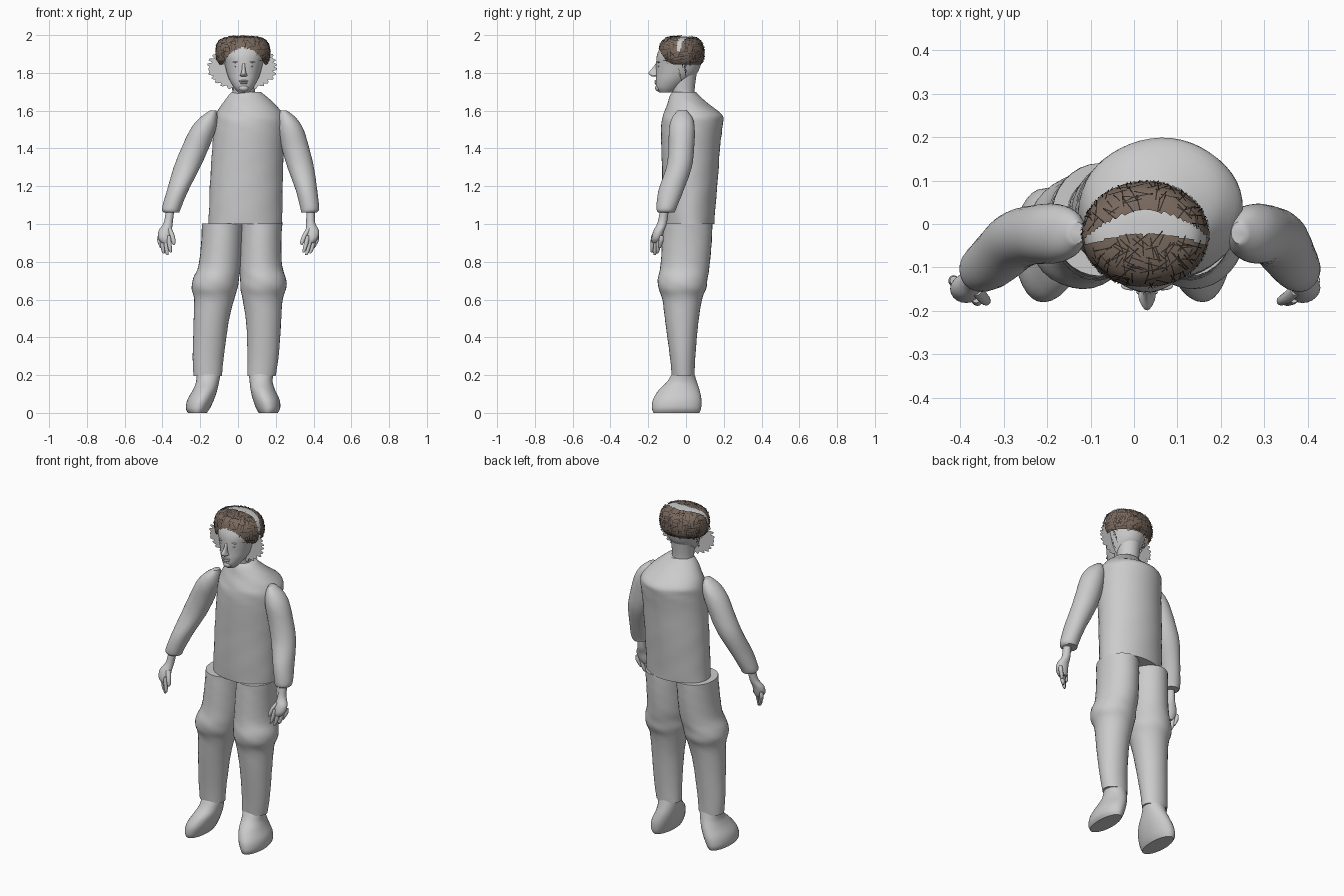
import bpy, bmesh, math, random
from mathutils import Vector

random.seed(4)
if "Cube" in bpy.data.objects:
    bpy.data.objects.remove(bpy.data.objects["Cube"], do_unlink=True)


def material(name, colour):
    m = bpy.data.materials.new(name)
    m.use_nodes = True
    m.diffuse_color = (*colour, 1)
    m.node_tree.nodes["Principled BSDF"].inputs["Base Color"].default_value = (*colour, 1)
    return m


grey = material("plain grey", (0.6, 0.6, 0.6))
brown = material("hair brown", (0.19, 0.14, 0.11))
dark = material("dark strand", (0.03, 0.024, 0.02))


def finish(name, bm, mat, angle=50, recalc=True):
    if recalc:
        bmesh.ops.recalc_face_normals(bm, faces=bm.faces)
    mesh = bpy.data.meshes.new(name)
    for f in bm.faces:
        f.smooth = True
    bm.to_mesh(mesh)
    bm.free()
    mesh.materials.append(mat)
    mesh.set_sharp_from_angle(angle=math.radians(angle))
    obj = bpy.data.objects.new(name, mesh)
    bpy.context.collection.objects.link(obj)
    return obj


def spline(rows, steps):
    """Smoothly interpolate rows of numbers."""
    out = []
    for i in range(len(rows) - 1):
        a, b = rows[max(i - 1, 0)], rows[i]
        c, d = rows[i + 1], rows[min(i + 2, len(rows) - 1)]
        for s in range(steps):
            t = s / steps
            out.append([q + t * (r - p + t * (2*p - 5*q + 4*r - w + t * (3*q - p - 3*r + w))) / 2
                        for p, q, r, w in zip(a, b, c, d)])
    return out + [list(rows[-1])]


def loft_mesh(rows, sides=32, steps=4, wrinkle=0.0):
    """Stack oval rings, each given as left, right, front, back and height."""
    bm = bmesh.new()
    rings = []
    for x0, x1, y0, y1, z in spline(rows, steps):
        ring = []
        for i in range(sides):
            a = math.tau * i / sides
            k = 1 + wrinkle * math.sin(3 * a + 31 * z) * math.sin(47 * z + 2 * a)
            ring.append(bm.verts.new(((x0 + x1) / 2 + k * (x1 - x0) / 2 * math.cos(a),
                                      (y0 + y1) / 2 + k * (y1 - y0) / 2 * math.sin(a), z)))
        rings.append(ring)
    for low, high in zip(rings, rings[1:]):
        for i in range(sides):
            j = (i + 1) % sides
            bm.faces.new((low[i], low[j], high[j], high[i]))
    bm.faces.new(rings[0][::-1])
    bm.faces.new(rings[-1])
    return bm


def loft(name, rows, **options):
    return finish(name, loft_mesh(rows, **options), grey)


def pair(name, rows, base, slope, **options):
    """Right part and its left mirror, about a line that leans with height."""
    loft("right_" + name, rows, **options)
    left = [(base + slope * r[4] - r[1], base + slope * r[4] - r[0], *r[2:]) for r in rows]
    loft("left_" + name, left, **options)


def ball(name, centre, size):
    bm = bmesh.new()
    bmesh.ops.create_uvsphere(bm, u_segments=16, v_segments=10, radius=1)
    for v in bm.verts:
        v.co = Vector(centre) + Vector(a * b for a, b in zip(v.co, size))
    return finish(name, bm, grey, 180)


# Tunic
loft("tunic", [
    (-.155, .235, -.115, .15, 1.0), (-.15, .235, -.125, .165, 1.2),
    (-.135, .245, -.13, .18, 1.4), (-.128, .25, -.13, .196, 1.53),
    (-.118, .24, -.12, .19, 1.58), (-.085, .195, -.1, .12, 1.635),
    (-.05, .145, -.085, .07, 1.68), (-.03, .12, -.07, .052, 1.7)],
    sides=48, wrinkle=.014)

# Trousers, with a bulge above each knee
pair("trouser_leg", [
    (-.235, -.085, -.075, .045, .195), (-.24, -.075, -.085, .05, .3),
    (-.235, -.05, -.11, .065, .48), (-.232, -.02, -.125, .085, .6),
    (-.245, -.002, -.145, .108, .66), (-.238, .005, -.148, .115, .71),
    (-.21, .015, -.135, .125, .78), (-.195, .022, -.128, .135, .9),
    (-.19, .028, -.12, .14, 1.002)], -.055, .1, wrinkle=.012)

# Boots, spreading outward to the sole
pair("boot", [
    (-.265, -.165, -.172, .07, 0), (-.276, -.148, -.18, .08, .025),
    (-.268, -.127, -.175, .082, .07), (-.24, -.11, -.145, .072, .12),
    (-.222, -.1, -.1, .057, .165), (-.222, -.09, -.07, .042, .215)], -.055, .1)

# Sleeves
pair("sleeve", [
    (-.395, -.31, -.148, -.06, 1.062), (-.402, -.302, -.156, -.05, 1.085),
    (-.376, -.262, -.145, -.012, 1.18), (-.34, -.2, -.105, .03, 1.3),
    (-.3, -.155, -.092, .043, 1.4), (-.253, -.118, -.09, .047, 1.5),
    (-.205, -.11, -.075, .035, 1.56), (-.15, -.114, -.045, .005, 1.6)],
    -.146, .16, wrinkle=.014)

# Wrists and palms
pair("hand", [
    (-.405, -.362, -.178, -.135, .9), (-.422, -.352, -.182, -.125, .925),
    (-.42, -.35, -.172, -.115, .965), (-.392, -.345, -.15, -.1, 1.01),
    (-.38, -.335, -.135, -.09, 1.09)], -.146, .16, sides=20)

# Fingers hang from the palm, the thumb sits on the inner side
fingers = [(-.416, .872, -.13), (-.402, .845, -.143), (-.382, .835, -.157), (-.365, .85, -.172)]
for n, (x, tip, y) in enumerate(fingers):
    pair(f"finger_{n + 1}", [
        (x + .004, x + .014, y - .014, y - .004, tip),
        (x - .005, x + .015, y - .017, y + .005, tip + .02),
        (x - .012, x + .012, y - .014, y + .012, .915),
        (x - .008, x + .01, y - .01, y + .01, .94)], -.146, .16, sides=12)
pair("thumb", [
    (-.345, -.336, -.185, -.175, .89), (-.352, -.33, -.188, -.166, .905),
    (-.362, -.336, -.182, -.155, .94), (-.378, -.35, -.165, -.135, .975)],
    -.146, .16, sides=12)

# Neck and head
loft("neck", [(-.04, .1, -.07, .055, 1.62), (-.03, .09, -.075, .045, 1.7),
              (-.04, .1, -.09, .06, 1.82)])
loft("head", [
    (.002, .058, -.14, -.07, 1.695), (-.02, .08, -.158, -.03, 1.72),
    (-.044, .104, -.16, .02, 1.76), (-.059, .119, -.158, .06, 1.8),
    (-.072, .132, -.158, .08, 1.85), (-.088, .146, -.152, .085, 1.9),
    (-.08, .14, -.125, .07, 1.95), (-.04, .1, -.08, .04, 1.972)], sides=48)

# Face
mid = .03
loft("nose", [
    (mid - .008, mid + .008, -.178, -.15, 1.78), (mid - .02, mid + .02, -.188, -.14, 1.786),
    (mid - .014, mid + .014, -.199, -.14, 1.799), (mid - .009, mid + .009, -.18, -.14, 1.822),
    (mid - .008, mid + .008, -.16, -.14, 1.85)], sides=16)
ball("upper_lip", (mid, -.157, 1.757), (.025, .009, .005))
ball("lower_lip", (mid, -.156, 1.746), (.021, .01, .006))
ball("chin", (mid, -.146, 1.72), (.026, .018, .018))
for side, label in ((-1, "right"), (1, "left")):
    ball(label + "_eye", (mid + side * .036, -.142, 1.836), (.014, .008, .006))
    ball(label + "_brow", (mid + side * .036, -.143, 1.857), (.024, .01, .004))

# Hair shell in two pieces, parted by an arched gap over a pale scalp
hair_rows = [
    (-.098, .155, -.125, .078, 1.845), (-.115, .168, -.143, .094, 1.87),
    (-.12, .172, -.147, .098, 1.915), (-.112, .162, -.137, .088, 1.955),
    (-.09, .14, -.115, .068, 1.98), (-.045, .095, -.08, .033, 1.993),
    (.02, .03, -.03, -.02, 1.997)]
inset = .004
loft("scalp", [(a + inset, b - inset, c + inset, d - inset, z - inset)
               for a, b, c, d, z in hair_rows[2:]], sides=48)


def in_parting(c, margin=0.0):
    bend = (c.x - mid) ** 2
    return -.022 - 1.4 * bend - margin < c.y < .03 - 3 * bend + margin and c.z > 1.91 - margin


def is_bare(face):
    c = face.calc_center_median()
    forehead = c.y < -.06 and c.z < 1.935 - 7 * (c.x - mid) ** 2
    return len(face.verts) > 4 or forehead or in_parting(c)


bm = loft_mesh(hair_rows, sides=96, steps=6)
bmesh.ops.delete(bm, geom=[f for f in bm.faces if is_bare(f)], context="FACES")
bm.normal_update()
hairy = [(f.calc_center_median(), f.normal.copy(), f.calc_area()) for f in bm.faces]
finish("hair_shell", bm, brown)


def strand(bm, centre, along, normal, length, width):
    wide = along.cross(normal).normalized() * width
    ends = (centre - along * length, centre + along * length)
    corners = [ends[0] - wide, ends[1] - wide, ends[1] + wide, ends[0] + wide]
    for p in corners:
        p.z = min(p.z, 2.0)
    bm.faces.new([bm.verts.new(p) for p in corners])


# Thin strands criss-crossing the hair, kept mostly clear of the parting
bm = bmesh.new()
rooted = [h for h in hairy if not in_parting(h[0], .009)]
for c, normal, area in random.choices(rooted, weights=[h[2] for h in rooted], k=360):
    across = normal.cross(Vector((0, 0, 1))).normalized()
    a = random.choice((0, math.pi / 2)) + random.gauss(0, .3)
    along = across * math.cos(a) + normal.cross(across) * math.sin(a)
    strand(bm, c + normal * .002, along, normal, random.uniform(.012, .024), .0013)

# Loose strands hanging in front of the ears
for side in (-1, 1):
    for n in range(9):
        z = random.uniform(1.77, 1.85)
        centre = Vector((mid + side * (.094 + .2 * (z - 1.8)), random.uniform(-.055, .0), z))
        along = Vector((side * .2, random.gauss(0, .3), 1))
        strand(bm, centre, along, Vector((side, 0, 0)), .02, .0011)
finish("hair_strands", bm, dark, recalc=False)

# Flat ragged sheet of hair behind the face
bm = bmesh.new()
edge = []
for i in range(90):
    a = math.tau * i / 90
    k = random.uniform(.93, 1.0) if i % 3 else random.uniform(.82, .95)
    edge.append(bm.verts.new((.022 + .19 * k * math.cos(a), -.045, 1.832 + .13 * k * math.sin(a))))
centre = bm.verts.new((.022, -.045, 1.832))
for p, q in zip(edge, edge[1:] + edge[:1]):
    bm.faces.new((centre, p, q))
finish("hair_sheet", bm, grey)
